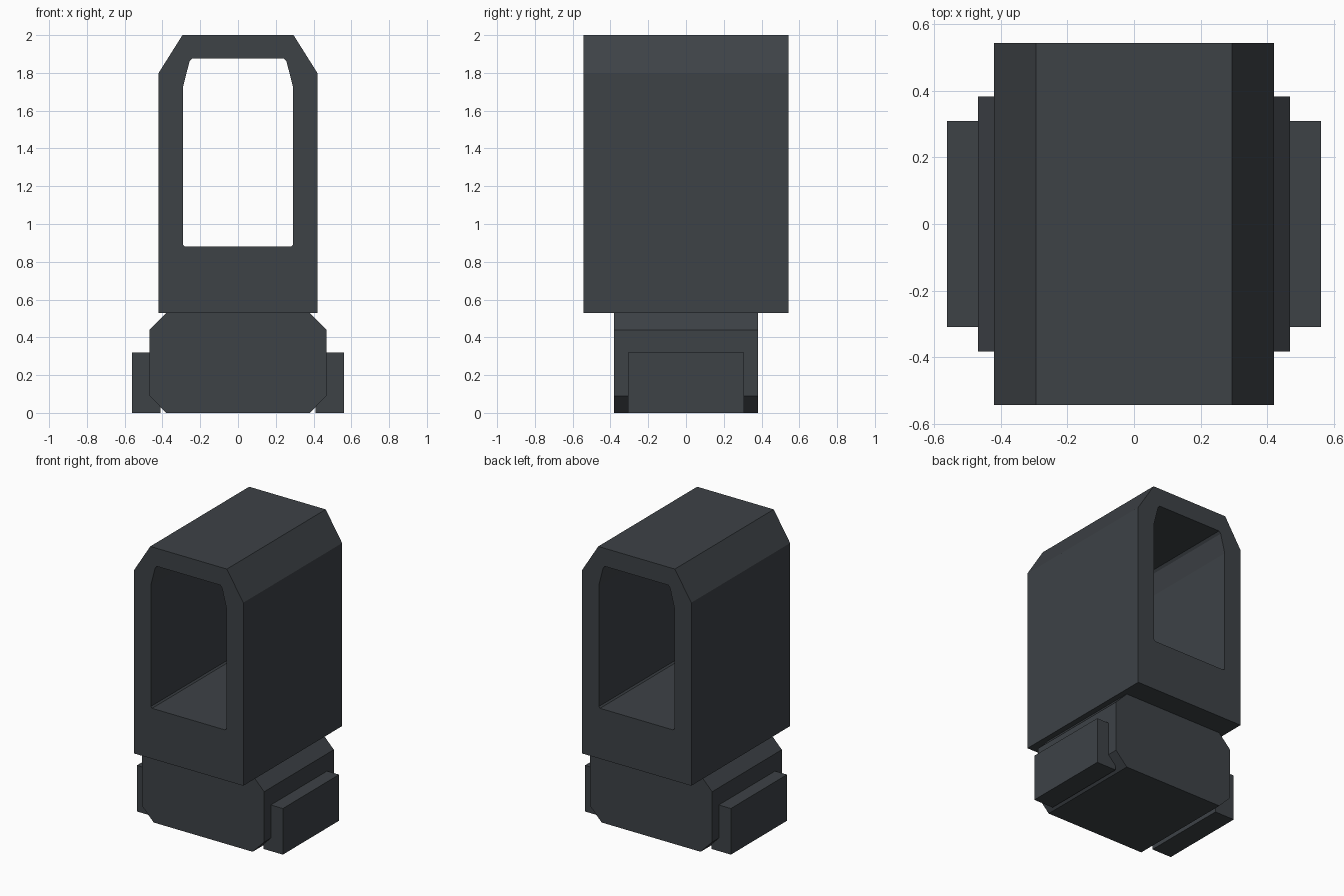
import bpy
import bmesh
import math
from mathutils import Matrix

if "Cube" in bpy.data.objects:
    bpy.data.objects.remove(bpy.data.objects["Cube"])

slate = bpy.data.materials.new("dark_slate")
slate.diffuse_color = (0.047, 0.054, 0.062, 1.0)
slate.use_nodes = True
slate.node_tree.nodes["Principled BSDF"].inputs["Base Color"].default_value = slate.diffuse_color


def mirrored(half):
    """Close a right-hand profile (bottom to top) with its mirror image."""
    return half + [(-x, z) for x, z in reversed(half)]


def extrude_profile(name, loops, half_depth):
    """Fill x-z outlines (inner loops become holes) and extrude along y."""
    curve = bpy.data.curves.new(name, 'CURVE')
    curve.dimensions = '2D'
    curve.fill_mode = 'BOTH'
    curve.extrude = half_depth
    for loop in loops:
        spline = curve.splines.new('POLY')
        spline.points.add(len(loop) - 1)
        for point, (x, z) in zip(spline.points, loop):
            point.co = (x, z, 0, 1)
        spline.use_cyclic_u = True
        spline.use_smooth = False
    temp = bpy.data.objects.new(name + "_outline", curve)
    bpy.context.collection.objects.link(temp)
    mesh = bpy.data.meshes.new_from_object(temp)
    bpy.data.objects.remove(temp)
    bpy.data.curves.remove(curve)

    bm = bmesh.new()
    bm.from_mesh(mesh)
    bmesh.ops.transform(bm, matrix=Matrix.Rotation(math.pi / 2, 4, 'X'), verts=bm.verts)
    bmesh.ops.remove_doubles(bm, verts=bm.verts, dist=0.0005)
    bmesh.ops.recalc_face_normals(bm, faces=bm.faces)
    for face in bm.faces:
        face.smooth = False
        face.material_index = 0
    bm.to_mesh(mesh)
    bm.free()
    mesh.materials.clear()
    mesh.materials.append(slate)
    mesh.name = name
    ob = bpy.data.objects.new(name, mesh)
    bpy.context.collection.objects.link(ob)
    return ob


# Tall housing with a through opening
housing = mirrored([(0.42, 0.53), (0.42, 1.80), (0.294, 2.0)])
opening = mirrored([(0.28, 0.88), (0.29, 0.89), (0.29, 1.73),
                    (0.257, 1.86), (0.243, 1.875)])
extrude_profile("housing", [housing, opening], 0.542)

# Chamfered base block
base = mirrored([(0.38, 0.0), (0.468, 0.09), (0.468, 0.44), (0.38, 0.53)])
extrude_profile("base", [base], 0.382)

# Side pads
for side, label in ((1, "right"), (-1, "left")):
    pad = [(side * x, z) for x, z in
           ((0.41, 0.0), (0.56, 0.0), (0.56, 0.32), (0.41, 0.32))]
    extrude_profile("side_pad_" + label, [pad], 0.308)
